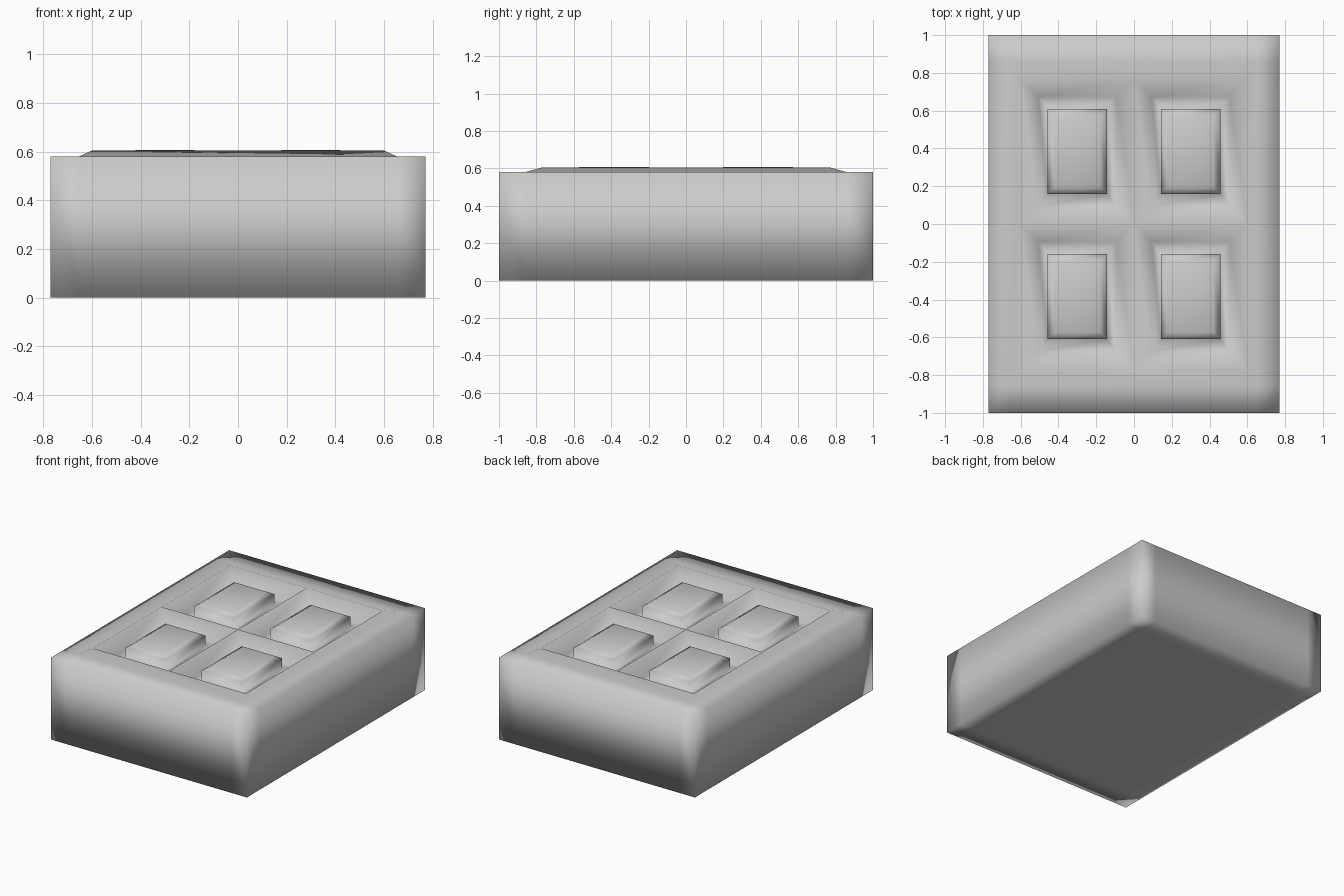
import bpy, bmesh

if "Cube" in bpy.data.objects:
    bpy.data.objects.remove(bpy.data.objects["Cube"])

bm = bmesh.new()


def ring(face, half_x, half_y, z):
    """Inset a face, then place its new corners as a rectangle at height z."""
    c = face.calc_center_median()
    bmesh.ops.inset_individual(bm, faces=[face], thickness=0.005)
    for v in face.verts:
        v.co = (c.x + (half_x if v.co.x > c.x else -half_x),
                c.y + (half_y if v.co.y > c.y else -half_y), z)


def cut(geom, co, no):
    bmesh.ops.bisect_plane(bm, geom=geom, plane_co=co, plane_no=no, dist=1e-5)


def top_faces(z):
    return [f for f in bm.faces if all(abs(v.co.z - z) < 1e-4 for v in f.verts)]


# Block with support loops near its edges
bmesh.ops.create_cube(bm, size=1)
for v in bm.verts:
    v.co = (v.co.x * 1.54, v.co.y * 2, (v.co.z + 0.5) * 0.58)
for s in (-1, 1):
    cut(bm.verts[:] + bm.edges[:] + bm.faces[:], (s * 0.655, 0, 0), (1, 0, 0))
    cut(bm.verts[:] + bm.edges[:] + bm.faces[:], (0, s * 0.86, 0), (0, 1, 0))

# Raised central panel
panel = min(top_faces(0.58), key=lambda f: f.calc_center_median().xy.length)
ring(panel, 0.60, 0.77, 0.605)

# Split the panel into four cells
for normal in ((1, 0, 0), (0, 1, 0)):
    faces = top_faces(0.605)
    geom = set(faces)
    for f in faces:
        geom.update(f.verts)
        geom.update(f.edges)
    cut(list(geom), (0, 0, 0), normal)

# Sunken cell walls and floor, then a raised button with a bevelled top
for cell in top_faces(0.605):
    ring(cell, 0.205, 0.290, 0.515)
    ring(cell, 0.158, 0.225, 0.515)
    ring(cell, 0.158, 0.225, 0.585)
    ring(cell, 0.120, 0.187, 0.607)

bmesh.ops.recalc_face_normals(bm, faces=bm.faces[:])
for f in bm.faces:
    f.smooth = True
mesh = bpy.data.meshes.new("button_block")
bm.to_mesh(mesh)
bm.free()
obj = bpy.data.objects.new("button_block", mesh)
bpy.context.collection.objects.link(obj)
